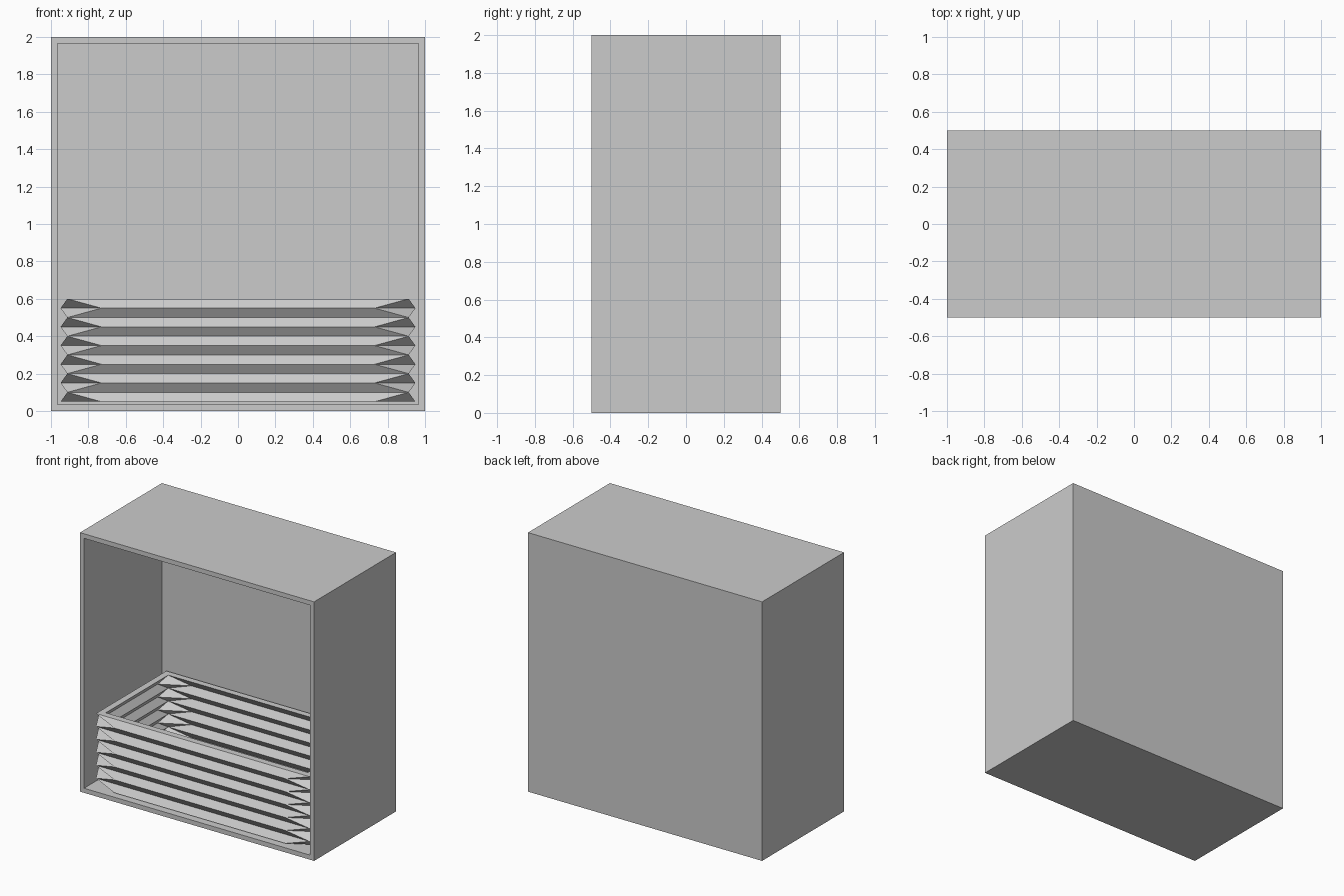
import bpy, bmesh

if "Cube" in bpy.data.objects:
    bpy.data.objects.remove(bpy.data.objects["Cube"])

grey = bpy.data.materials.new("light_grey")
grey.diffuse_color = (0.6, 0.6, 0.6, 1)
grey.use_nodes = True
grey.node_tree.nodes["Principled BSDF"].inputs["Base Color"].default_value = grey.diffuse_color


def finish(name, bm):
    bmesh.ops.recalc_face_normals(bm, faces=bm.faces)
    mesh = bpy.data.meshes.new(name)
    bm.to_mesh(mesh)
    bm.free()
    mesh.materials.append(grey)
    obj = bpy.data.objects.new(name, mesh)
    bpy.context.collection.objects.link(obj)
    return obj


# Open-fronted cabinet: a box whose front face is inset and pushed back
bm = bmesh.new()
bmesh.ops.create_cube(bm, size=1)
for v in bm.verts:
    v.co = (v.co.x * 2, v.co.y, v.co.z * 2 + 1)
bm.normal_update()
front = min(bm.faces, key=lambda f: f.calc_center_median().y)
bmesh.ops.inset_region(bm, faces=[front], thickness=0.05)
pushed = bmesh.ops.extrude_face_region(bm, geom=[front])
for v in [g for g in pushed["geom"] if isinstance(g, bmesh.types.BMVert)]:
    v.co.y = 0.45
if front.is_valid:
    bmesh.ops.delete(bm, geom=[front], context="FACES")
finish("cabinet", bm)

# Folded basket: staggered rings joined by triangles, with an inner skin
SEG = 5
RINGS = 12


def ring_points(hx, hy, shift, push):
    """Points around a rectangle; shift 0.5 gives edge midpoints."""
    corners = [(-hx, -hy), (hx, -hy), (hx, hy), (-hx, hy)]
    normals = [(0, -1), (1, 0), (0, 1), (-1, 0)]
    pts = []
    for s in range(4):
        a, b, n = corners[s], corners[(s + 1) % 4], normals[s]
        for i in range(SEG):
            t = (i + shift) / SEG
            pts.append((a[0] + (b[0] - a[0]) * t + n[0] * push,
                        a[1] + (b[1] - a[1]) * t + n[1] * push))
    return pts


def folded_skin(bm, hx, hy):
    rings = []
    for k in range(RINGS):
        mid = k % 2 == 0
        pts = ring_points(hx, hy, 0.5 if mid else 0, 0.036 if mid else 0)
        rings.append([bm.verts.new((x, y, 0.05 + 0.05 * k)) for x, y in pts])
    n = SEG * 4
    for k in range(RINGS - 1):
        m, c = (rings[k], rings[k + 1]) if k % 2 == 0 else (rings[k + 1], rings[k])
        for i in range(n):
            bm.faces.new((m[i - 1], m[i], c[i]))
            bm.faces.new((c[i], c[(i + 1) % n], m[i]))
    return rings


bm = bmesh.new()
outer = folded_skin(bm, 0.9125, 0.43)
inner = folded_skin(bm, 0.8625, 0.38)
# Flat rim on top and matching strip underneath
for level in (0, -1):
    a, b = outer[level], inner[level]
    for i in range(SEG * 4):
        bm.faces.new((a[i - 1], a[i], b[i], b[i - 1]))
finish("folded_basket", bm)
